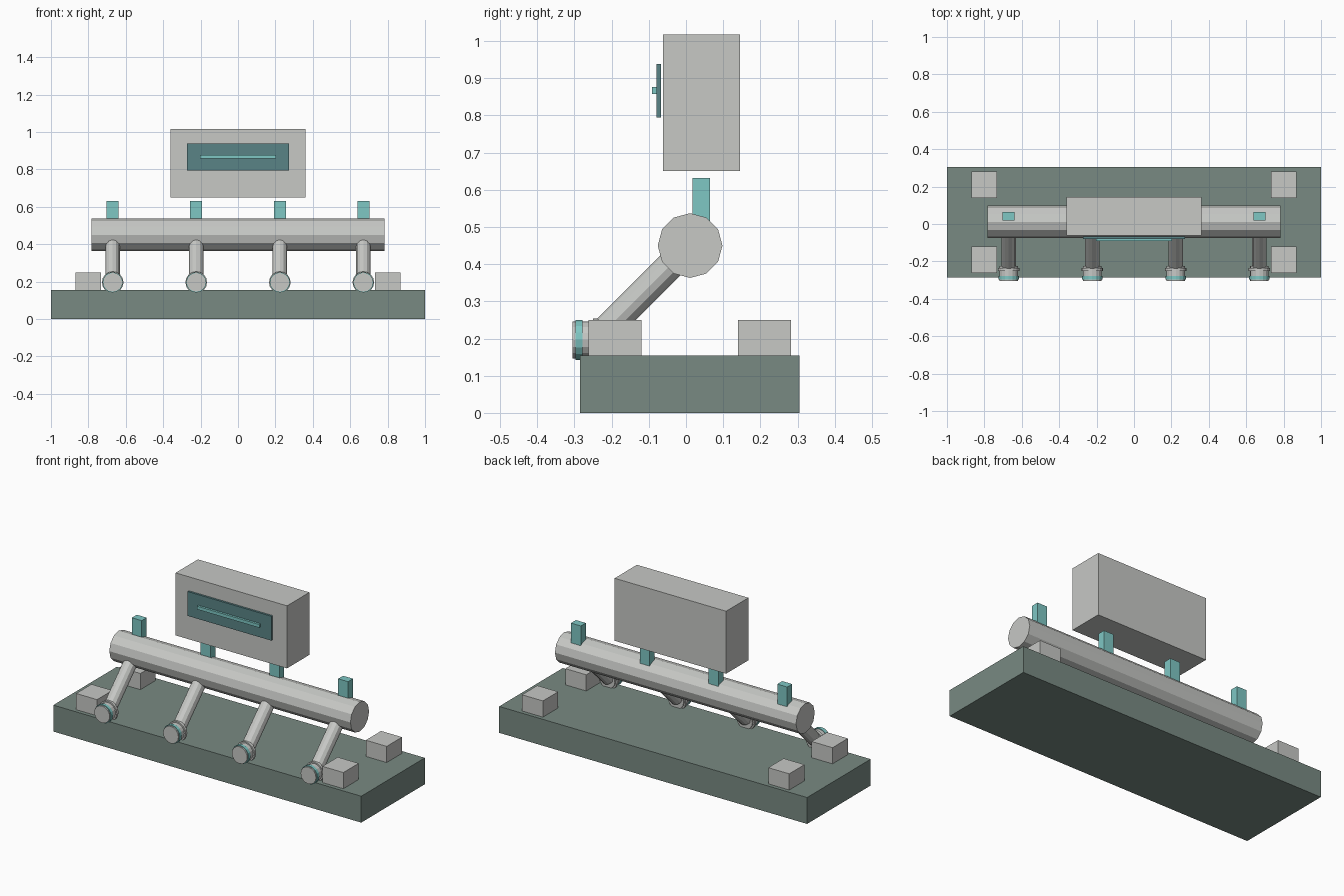
import bpy
from mathutils import Vector

if "Cube" in bpy.data.objects:
    bpy.data.objects.remove(bpy.data.objects["Cube"])


def material(name, rgb):
    m = bpy.data.materials.new(name)
    m.use_nodes = True
    m.diffuse_color = (*rgb, 1)
    m.node_tree.nodes["Principled BSDF"].inputs["Base Color"].default_value = (*rgb, 1)
    return m


GREY = material("light grey", (0.57, 0.58, 0.56))
GREEN = material("grey green", (0.19, 0.255, 0.225))
TEAL = material("pale teal", (0.21, 0.57, 0.55))
DARK = material("dark teal", (0.10, 0.23, 0.24))


def box(name, x, y, z, mat):
    """Box filling the given (low, high) ranges."""
    lo, hi = Vector((x[0], y[0], z[0])), Vector((x[1], y[1], z[1]))
    bpy.ops.mesh.primitive_cube_add(size=1, location=(lo + hi) / 2)
    ob = bpy.context.object
    ob.name = name
    ob.scale = hi - lo
    ob.data.materials.append(mat)


def rod(name, start, end, radius, mat, sides=12):
    """Faceted cylinder between two points."""
    a, b = Vector(start), Vector(end)
    bpy.ops.mesh.primitive_cylinder_add(vertices=sides, radius=radius,
                                        depth=(b - a).length, location=(a + b) / 2)
    ob = bpy.context.object
    ob.name = name
    ob.rotation_euler = (b - a).to_track_quat("Z", "Y").to_euler()
    ob.data.materials.append(mat)


# Base slab with a block near each corner
box("base", (-1, 1), (-0.285, 0.305), (0, 0.155), GREEN)
for side, x in (("right", (-0.868, -0.732)), ("left", (0.732, 0.868))):
    for end, y in (("front", (-0.262, -0.12)), ("back", (0.14, 0.282))):
        box(f"{end}_{side}_block", x, y, (0.155, 0.25), GREY)

# Main horizontal pipe
PY, PZ = 0.011, 0.45
rod("main_pipe", (-0.783, PY, PZ), (0.783, PY, PZ), 0.087, GREY)

# Four outlets, each with a bracket above the pipe
NZ = 0.196
for i in range(4):
    x = -0.67 + i * 0.4467
    box(f"bracket_{i + 1}", (x - 0.032, x + 0.032), (0.018, 0.064), (0.515, 0.632), TEAL)
    rod(f"arm_{i + 1}", (x, PY, PZ), (x, -0.235, NZ + 0.008), 0.038, GREY)
    rod(f"flange_{i + 1}", (x, -0.234, NZ), (x, -0.250, NZ), 0.058, GREY, 16)
    rod(f"nozzle_{i + 1}", (x, -0.225, NZ), (x, -0.305, NZ), 0.050, GREY, 16)
    rod(f"nozzle_ring_{i + 1}", (x, -0.279, NZ), (x, -0.297, NZ), 0.054, TEAL, 16)

# Control box with a display panel and light bar
box("control_box", (-0.362, 0.362), (-0.062, 0.145), (0.65, 1.017), GREY)
box("display_panel", (-0.272, 0.272), (-0.079, -0.067), (0.795, 0.938), DARK)
box("light_bar", (-0.203, 0.203), (-0.092, -0.078), (0.857, 0.876), TEAL)
